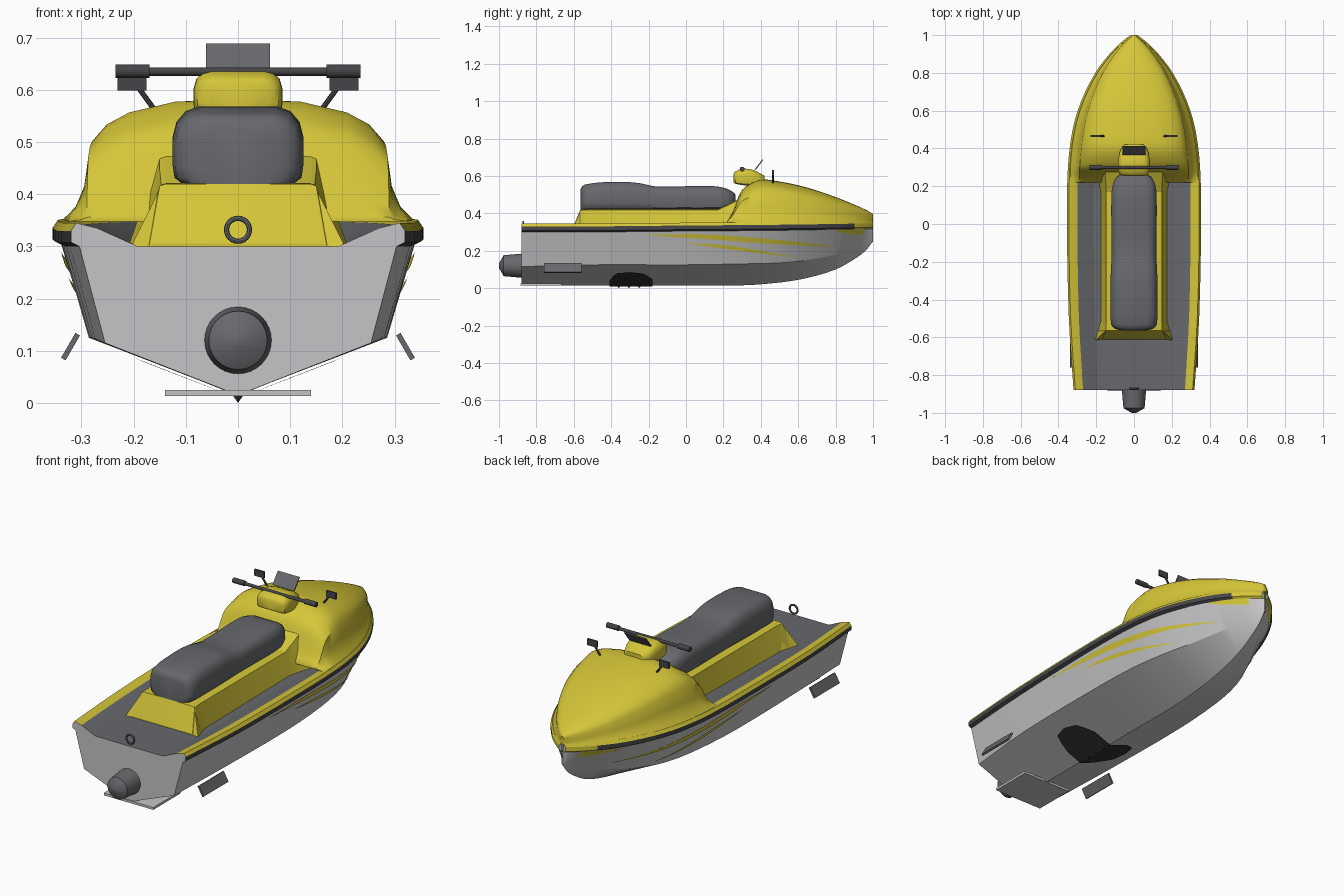
import bpy, bmesh, math
from mathutils import Vector, Matrix

if "Cube" in bpy.data.objects:
    bpy.data.objects.remove(bpy.data.objects["Cube"], do_unlink=True)


def material(name, *rgb):
    m = bpy.data.materials.new(name)
    m.use_nodes = True
    m.diffuse_color = (*rgb, 1)
    m.node_tree.nodes["Principled BSDF"].inputs["Base Color"].default_value = (*rgb, 1)
    return m


SHELL = material("pale grey", .56, .56, .57)
YELLOW = material("yellow", .66, .56, .04)
GREY = material("slate grey", .135, .14, .15)
DARK = material("dark grey", .06, .06, .065)
BLACK = material("black", .03, .03, .032)


def finish(name, bm, *mats, angle=35):
    bmesh.ops.recalc_face_normals(bm, faces=bm.faces)
    mesh = bpy.data.meshes.new(name)
    bm.to_mesh(mesh)
    bm.free()
    obj = bpy.data.objects.new(name, mesh)
    bpy.context.collection.objects.link(obj)
    for m in mats:
        mesh.materials.append(m)
    bpy.ops.object.select_all(action='DESELECT')
    obj.select_set(True)
    bpy.context.view_layer.objects.active = obj
    bpy.ops.object.shade_smooth_by_angle(angle=math.radians(angle))
    return obj


def pick(rows, y):
    """Smoothly interpolate the row of values at station y."""
    y = min(max(y, rows[0][0]), rows[-1][0])
    i = next(k for k in range(len(rows) - 1) if y <= rows[k + 1][0])
    a, b = rows[i], rows[i + 1]
    before, after = rows[max(i - 1, 0)], rows[min(i + 2, len(rows) - 1)]
    d = b[0] - a[0]
    t = (y - a[0]) / d
    out = []
    for k in range(1, len(a)):
        m0 = (b[k] - before[k]) / (b[0] - before[0]) * d
        m1 = (after[k] - a[k]) / (after[0] - a[0]) * d
        p, q = a[k], b[k]
        out.append(p + t * m0 + t * t * (3 * (q - p) - 2 * m0 - m1)
                   + t ** 3 * (2 * (p - q) + m0 + m1))
    return out


def stations(rows, n):
    ys = [r[0] for r in rows]
    return [a + (b - a) * k / n for a, b in zip(ys, ys[1:]) for k in range(n)] + [ys[-1]]


def loft(name, ys, section, mats, rule=lambda seg, y: 0, angle=35):
    """Skin mirrored half sections (bottom centre to top centre) along y."""
    bm = bmesh.new()
    rings = []
    for y in ys:
        half = section(y)
        full = half + [(-x, z) for x, z in half[-2:0:-1]]
        rings.append([bm.verts.new((x, y, z)) for x, z in full])
    n, segs = len(rings[0]), len(half) - 1
    for y, a, b in zip(ys, rings, rings[1:]):
        for i in range(n):
            f = bm.faces.new((a[i], a[(i + 1) % n], b[(i + 1) % n], b[i]))
            f.material_index = rule(i if i < segs else n - 1 - i, y)
    bm.faces.new(rings[0])
    bm.faces.new(rings[-1])
    return finish(name, bm, *mats, angle=angle)


def patch(name, rows, place, mat, n=5):
    """Thin mirrored plate following the hull, between two edge values per row."""
    bm = bmesh.new()
    for side in (1, -1):
        prev = None
        for y in stations(rows, n):
            lo, hi = pick(rows, y)
            pair = []
            for v in (lo, max(hi, lo + .001)):
                x, z = place(y, v)
                pair.append(bm.verts.new((side * x, y, z)))
            if prev:
                bm.faces.new((prev[0], pair[0], pair[1], prev[1]))
            prev = pair
    return finish(name, bm, mat)


def box(name, size, loc, mat, turn=0, axis='X'):
    bm = bmesh.new()
    bmesh.ops.create_cube(bm, size=1, matrix=Matrix.Translation(loc)
                          @ Matrix.Rotation(turn, 4, axis) @ Matrix.Diagonal((*size, 1)))
    return finish(name, bm, mat)


def rod(name, a, b, r1, r2, mat, sides=16):
    a, b = Vector(a), Vector(b)
    bm = bmesh.new()
    turn = (b - a).to_track_quat('Z', 'Y').to_matrix().to_4x4()
    bmesh.ops.create_cone(bm, cap_ends=True, segments=sides, radius1=r1, radius2=r2,
                          depth=(b - a).length, matrix=Matrix.Translation((a + b) / 2) @ turn)
    return finish(name, bm, mat)


# Hull: y, gunwale half width, chine half width, keel z, chine z, gunwale z
HULL = [(-.88, .31, .255, .015, .115, .345), (-.5, .335, .28, .015, .125, .345),
        (0, .345, .285, .015, .125, .35), (.3, .34, .27, .015, .13, .352),
        (.5, .315, .235, .03, .135, .354), (.65, .27, .18, .055, .15, .356),
        (.8, .195, .11, .1, .18, .358), (.9, .12, .055, .155, .21, .36),
        (.96, .06, .02, .2, .235, .36), (1, .008, .004, .25, .255, .36)]


def hull_section(y):
    w, wc, zk, zc, zg = pick(HULL, y)
    low = zg - .045
    return [(0, zk), (wc, zc), (w - .006, low), (w + .01, zg - .037), (w + .01, zg - .015),
            (w, zg), (w * .87, zg - .01), (w * .62, low), (0, low)]


def hull_rule(seg, y):
    if seg in (2, 3):
        return 1 if y > .87 else 2
    return (0, 0, 2, 2, 1, 1, 3, 3)[seg]


loft("hull", stations(HULL, 3), hull_section, (SHELL, YELLOW, DARK, GREY), hull_rule, 20)


def on_side(y, z):
    (xc, zc), (xt, zt) = hull_section(y)[1:3]
    return xc + (xt - xc) * (z - zc) / (zt - zc) + .005, z


def on_bottom(y, x):
    w, wc, zk, zc, zg = pick(HULL, y)
    return x, zk + (zc - zk) * x / wc - .006


# Side stripes and bow flashes
patch("upper_stripe", [(-.22, .283, .285), (.1, .263, .288), (.3, .247, .275),
                       (.55, .232, .252), (.8, .22, .222)], on_side, YELLOW)
patch("lower_stripe", [(0, .239, .241), (.2, .212, .23), (.35, .192, .208),
                       (.58, .165, .167)], on_side, YELLOW)
patch("bow_flash", [(.8, .304, .31), (.88, .29, .314), (.95, .285, .315)], on_side, YELLOW)

# Water intake under the keel
patch("water_intake", [(-.41, 0, .08), (-.37, 0, .18), (-.23, 0, .18), (-.18, 0, .1)],
      on_bottom, BLACK, 2)
for i in range(3):
    y = -.36 + i * .055
    rod("intake_tooth", (0, y, .02), (0, y, 0), .016, 0, DARK, 6)

# Hood: y, top z
HOOD = [(.22, .36), (.25, .41), (.29, .51), (.33, .55), (.4, .58), (.5, .57), (.6, .55),
        (.7, .522), (.8, .487), (.9, .447), (.97, .415), (1, .397)]
PROFILE = [(1, 0), (.92, .14), (.87, .34), (.845, .66), (.76, .8), (.63, .9), (.36, .99), (0, 1)]


def hood_section(y):
    w, zg = pick(HULL, y)[0], pick(HULL, y)[4] - .004
    h = pick(HOOD, y)[0] - zg
    return [(0, zg)] + [(w * px, zg + h * pz) for px, pz in PROFILE]


loft("hood", stations(HOOD, 3), hood_section, (YELLOW,), angle=40)

# Seat base: y, foot half width, top half width, top z
BASE = [(-.612, .2, .17, .306), (-.565, .19, .15, .42), (-.52, .175, .147, .422),
        (.17, .175, .147, .422), (.23, .19, .15, .45), (.29, .21, .15, .48)]


def base_section(y):
    foot, top, z = next(r[1:] for r in BASE if r[0] == y)
    return [(0, .3), (foot, .3), (top, z - .004), (top - .012, z), (0, z)]


loft("seat_base", [r[0] for r in BASE], base_section, (YELLOW,), angle=20)
for s in (1, -1):
    # flared fins at the rear corners of the base
    bm = bmesh.new()
    tip = [bm.verts.new((s * x, y, z)) for x, y, z in
           ((.145, -.56, .42), (.205, -.615, .3), (.17, -.5, .3), (.12, -.605, .3))]
    bmesh.ops.convex_hull(bm, input=tip)
    finish("base_fin", bm, YELLOW)


def cushion(name, rows, mat, n=2):
    """Rounded pad from rows of y, half width, bottom z, top z."""
    def section(y):
        w, b, t = pick(rows, y)
        h = t - b
        return [(0, b), (w * .85, b), (w * .97, b + h * .08), (w, b + h * .25),
                (w, b + h * .6), (w * .94, b + h * .8), (w * .8, b + h * .94),
                (w * .6, t), (0, t)]
    return loft(name, stations(rows, n), section, (mat,), angle=45)


cushion("seat", [(-.565, .057, .42, .525), (-.555, .1, .42, .545), (-.53, .121, .42, .556),
                 (-.45, .125, .42, .566), (-.32, .125, .42, .568), (-.24, .122, .42, .56),
                 (-.16, .118, .42, .543), (0, .12, .42, .545), (.14, .12, .42, .546),
                 (.21, .112, .425, .535), (.25, .09, .435, .515), (.265, .06, .445, .5)], GREY)
cushion("steering_pod", [(.255, .055, .565, .613), (.265, .078, .558, .625), (.31, .085, .55, .639),
                         (.36, .08, .55, .632), (.4, .068, .55, .612), (.42, .05, .555, .6)], YELLOW)

# Handlebar, windscreen and mirrors
rod("handlebar", (-.235, .3, .635), (.235, .3, .635), .008, .008, DARK)
box("windscreen", (.122, .07, .006), (0, .39, .66), GREY, math.radians(52))
for s in (1, -1):
    rod("grip", (s * .17, .3, .636), (s * .235, .3, .636), .013, .013, DARK)
    rod("mirror_stalk", (s * .155, .465, .555), (s * .195, .465, .61), .005, .005, DARK, 8)
    box("mirror", (.055, .01, .032), (s * .203, .465, .615), DARK)
    # side stabiliser plates
    box("side_fin", (.01, .2, .055), (s * .321, -.66, .108), GREY, -s * math.radians(30), 'Y')

# Stern: ride plate, jet nozzle and tow ring
box("ride_plate", (.28, .22, .012), (0, -.775, .019), SHELL)
rod("nozzle_body", (0, -.87, .12), (0, -.975, .12), .065, .056, GREY, 32)
rod("nozzle_tip", (0, -.975, .12), (0, -1, .12), .056, .012, GREY, 32)
bpy.ops.mesh.primitive_torus_add(location=(0, -.87, .332), rotation=(math.pi / 2, 0, 0),
                                 major_radius=.022, minor_radius=.005,
                                 major_segments=24, minor_segments=8)
ring = bpy.context.object
ring.name = "tow_ring"
ring.data.materials.append(GREY)
bpy.ops.object.shade_smooth_by_angle()
